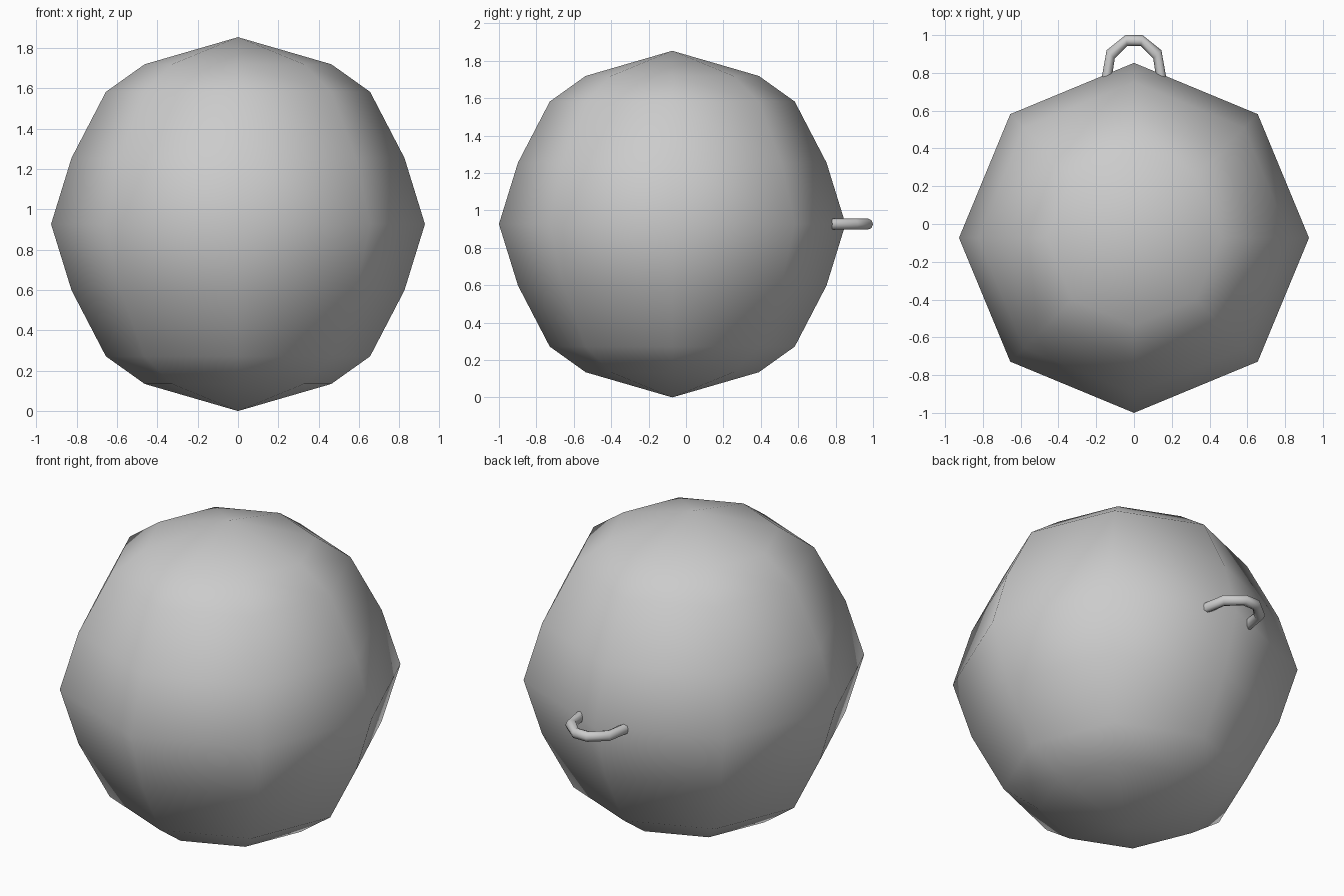
import bpy, bmesh
from math import cos, sin, pi

if "Cube" in bpy.data.objects:
    bpy.data.objects.remove(bpy.data.objects["Cube"])

R = 0.9265
CY = R - 1.0


def make_object(name, bm, smooth=True):
    bmesh.ops.recalc_face_normals(bm, faces=bm.faces[:])
    for f in bm.faces:
        f.smooth = smooth
    mesh = bpy.data.meshes.new(name)
    bm.to_mesh(mesh)
    bm.free()
    obj = bpy.data.objects.new(name, mesh)
    bpy.context.collection.objects.link(obj)
    return obj


def bridge(bm, a, b):
    n = len(a)
    for i in range(n):
        bm.faces.new((a[i], a[(i + 1) % n], b[(i + 1) % n], b[i]))


# Ball body: eight-sided turned profile (radius, height above centre)
half = [(0.463, 0.792), (0.655, 0.655), (0.825, 0.328)]
profile = half + [(R, 0.0)] + [(r, -h) for r, h in reversed(half)]
bm = bmesh.new()
rings = [[bm.verts.new((r * cos(i * pi / 4), CY + r * sin(i * pi / 4), R + h))
          for i in range(8)] for r, h in profile]
for a, b in zip(rings, rings[1:]):
    bridge(bm, a, b)
for ring, z in ((rings[0], 2 * R), (rings[-1], 0.0)):
    pole = bm.verts.new((0, CY, z))
    for i in range(8):
        bm.faces.new((ring[i], ring[(i + 1) % 8], pole))
make_object("ball_body", bm)

# Hanging loop at the back: outer and inner points of one half, then mirrored
right = [((0.045, 1.0), (0.036, 0.943)),
         ((0.145, 0.92), (0.102, 0.875)),
         ((0.17, 0.78), (0.115, 0.79)),
         ((0.177, 0.74), (0.120, 0.75))]
left = [((-o[0], o[1]), (-i[0], i[1])) for o, i in reversed(right)]
bm = bmesh.new()
rings = []
for o, i in left + right:
    mx, my = (o[0] + i[0]) / 2, (o[1] + i[1]) / 2
    hx, hy = (o[0] - i[0]) / 2, (o[1] - i[1]) / 2
    rings.append([bm.verts.new((mx + hx * cos(k * pi / 4), my + hy * cos(k * pi / 4),
                                R + 0.03 * sin(k * pi / 4))) for k in range(8)])
for a, b in zip(rings, rings[1:]):
    bridge(bm, a, b)
make_object("hanging_loop", bm)
